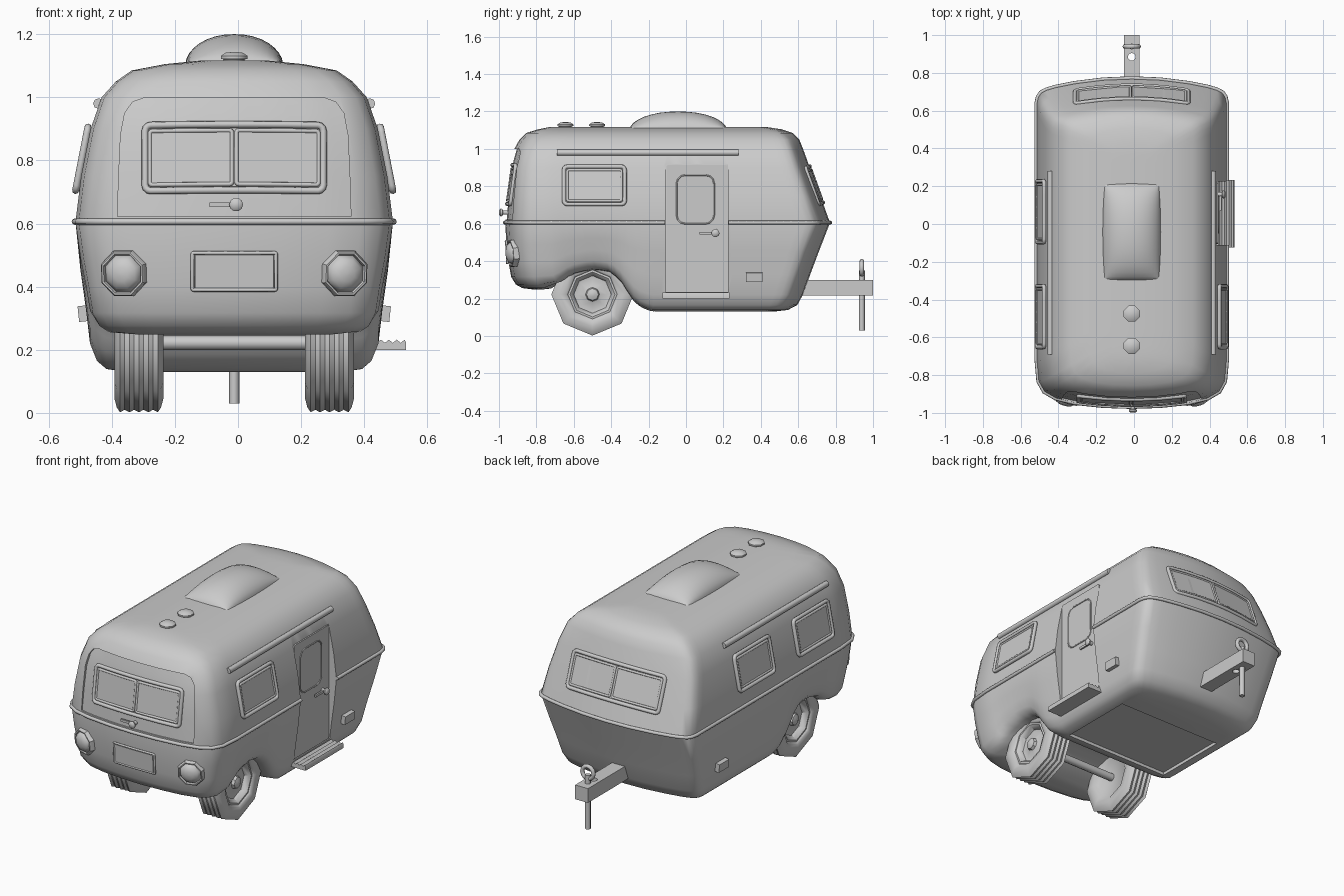
import bpy, bmesh, math
from mathutils import Matrix

if "Cube" in bpy.data.objects:
    bpy.data.objects.remove(bpy.data.objects["Cube"])

X0 = -0.012  # the step on the right shifts the body slightly off centre


def interp(x, pts):
    if x <= pts[0][0]:
        return pts[0][1]
    for (a, p), (b, q) in zip(pts, pts[1:]):
        if x <= b:
            return p + (q - p) * (x - a) / (b - a)
    return pts[-1][1]


def smooth(ob, angle):
    bpy.ops.object.select_all(action='DESELECT')
    ob.select_set(True)
    bpy.context.view_layer.objects.active = ob
    bpy.ops.object.shade_smooth_by_angle(angle=math.radians(angle))


def mesh(name, verts, faces, angle=35, mat=None):
    me = bpy.data.meshes.new(name)
    me.from_pydata([tuple(v) for v in verts], [], faces)
    bm = bmesh.new()
    bm.from_mesh(me)
    bmesh.ops.recalc_face_normals(bm, faces=bm.faces)
    bm.to_mesh(me)
    bm.free()
    ob = bpy.data.objects.new(name, me)
    bpy.context.collection.objects.link(ob)
    if mat:
        ob.matrix_world = mat
    smooth(ob, angle)
    return ob


def loft(name, rings, angle=35, mat=None, strips=False):
    n = len(rings[0])
    verts = [p for r in rings for p in r]
    faces = [(k * n + i, k * n + (i + 1) % n, (k + 1) * n + (i + 1) % n, (k + 1) * n + i)
             for k in range(len(rings) - 1) for i in range(n)]
    for o in (0, (len(rings) - 1) * n):
        if strips:  # cap made of strips across the width
            m = n // 2
            faces += [(o, o + 1, o + n - 1), (o + m, o + m - 1, o + m + 1)]
            faces += [(o + i, o + i + 1, o + n - i - 1, o + n - i) for i in range(1, m - 1)]
        else:
            faces.append(tuple(range(o, o + n)))
    return mesh(name, verts, faces, angle, mat)


def spin(name, prof, n, mat, angle=50, turn=0.0):
    ang = [turn + 2 * math.pi * i / n for i in range(n)]
    return loft(name, [[(r * math.cos(a), r * math.sin(a), h) for a in ang] for r, h in prof], angle, mat)


def box(name, lo, hi, mat=None):
    r = lambda z: [(lo[0], lo[1], z), (hi[0], lo[1], z), (hi[0], hi[1], z), (lo[0], hi[1], z)]
    return loft(name, [r(lo[2]), r(hi[2])], 30, mat)


def tube(name, pts, rad, closed=False, mat=None, res=2):
    cu = bpy.data.curves.new(name, 'CURVE')
    cu.dimensions = '3D'
    cu.bevel_depth, cu.bevel_resolution, cu.use_fill_caps = rad, res, True
    sp = cu.splines.new('POLY')
    sp.points.add(len(pts) - 1)
    for p, q in zip(sp.points, pts):
        p.co = (*q, 1)
    sp.use_cyclic_u = closed
    ob = bpy.data.objects.new(name, cu)
    bpy.context.collection.objects.link(ob)
    if mat:
        ob.matrix_world = mat
    bpy.ops.object.select_all(action='DESELECT')
    ob.select_set(True)
    bpy.context.view_layer.objects.active = ob
    bpy.ops.object.convert(target='MESH')
    smooth(bpy.context.view_layer.objects.active, 50)


def cut(ob, cutter):
    m = ob.modifiers.new('cut', 'BOOLEAN')
    m.object, m.operation, m.solver = cutter, 'DIFFERENCE', 'EXACT'
    bpy.context.view_layer.objects.active = ob
    bpy.ops.object.modifier_apply(modifier=m.name)
    bpy.data.objects.remove(cutter)


def place(loc, turn=0, tilt=0):  # local -y is the outward side
    return (Matrix.Translation(loc) @ Matrix.Rotation(math.radians(turn), 4, 'Z')
            @ Matrix.Rotation(math.radians(-tilt), 4, 'X'))


def rrect(w, h, r, cx=0, bow=0):
    pts = []
    for sx, sz, a0 in ((1, 1, 0), (-1, 1, 90), (-1, -1, 180), (1, -1, 270)):
        for a in (0, 30, 60, 90):
            t = math.radians(a0 + a)
            pts.append((sx * (w / 2 - r) + r * math.cos(t), sz * (h / 2 - r) + r * math.sin(t)))
        if a0 in (0, 180):
            pts += [(sx * (w / 2 - r) * f, sz * h / 2) for f in (.6, .2, -.2, -.6)]
    return [(x + cx, bow * (x + cx) ** 2, z) for x, z in pts]


def slab(name, w, h, r, mat, cx=0, bow=0, y0=0.02, y1=-0.004):
    p = rrect(w, h, r, cx, bow)
    return loft(name, [[(x, y + o, z) for x, y, z in p] for o in (y0, y1)], 30, mat)


# Body shell: horizontal sections (z, half width, front y, back y)
ROWS = [(.13, .34, -.82, .47), (.139, .405, -.875, .545), (.165, .435, -.91, .595), (.22, .457, -.935, .625),
        (.33, .47, -.95, .665), (.45, .487, -.96, .71), (.605, .503, -.967, .77), (.75, .485, -.958, .718),
        (.9, .455, -.945, .662), (1.0, .42, -.918, .626), (1.05, .375, -.89, .606), (1.085, .325, -.855, .57),
        (1.105, .22, -.79, .51), (1.117, .1, -.73, .43)]
BACK = [(0, 0), (.3, .006), (.6, .025), (.8, .045), (.9, .06), (.955, .075), (.985, .097), (1, .13)]
FRONT = [(0, 0), (.3, .005), (.6, .021), (.8, .045), (.92, .08), (.98, .135), (1, .25)]
ARCH = [(-.73, .249), (-.69, .268), (-.62, .325), (-.5, .355), (-.4, .34), (-.34, .28), (-.29, .195),
        (-.24, .152), (-.18, .13)]


def ring(z, hw, yf, yb):
    half = [(u, .77 - d) for u, d in BACK]
    half += [(1, .64 - (.64 + .717) * i / 34) for i in range(1, 34)]
    half += [(u, -.967 + d) for u, d in reversed(FRONT)]
    out = []
    for u, y in half:
        y = yf + (y + .967) * (yb - yf) / 1.737
        zz = z if z > .6 else .605 - (.605 - z) * (.605 - interp(y, ARCH)) / .475
        out.append((u * hw, y, zz))
    return out + [(-x, y, zz) for x, y, zz in out[-2:0:-1]]


body = loft('body_shell', [ring(*r) for r in ROWS], 34, strips=True)


def front_y(x, z):
    hw = interp(z, [(r[0], r[1]) for r in ROWS])
    return interp(z, [(r[0], r[2]) for r in ROWS]) + interp(abs(x) / hw, FRONT)


# Recessed front window panel, flat door opening and shallow floor recess
rec = []
for z, hw in ((.622, .37), (.75, .366), (.88, .36), (.95, .347), (.985, .322), (1.0, .28)):
    xs = [hw * i / 8 for i in range(-8, 9)]
    rec.append([(x, front_y(x, z) + .008 + .015 * (z - .62), z) for x in xs] + [(x, -1.2, z) for x in xs[::-1]])
cut(body, loft('recess_cutter', rec))
cut(body, box('door_cutter', (.449, -.11, .235), (.7, .225, .918)))
cut(body, box('floor_cutter', (-.35, -.17, 0), (.35, .3, .15)))
smooth(body, 34)

# Belt trim, broken at the door
loop = ring(.606, .505, -.969, .772)
gap = [i for i, p in enumerate(loop) if p[0] > .4 and -.12 < p[1] < .235]
tube('belt_trim', [(.505, -.112, .606)] + loop[gap[-1] + 1:] + loop[:gap[0]] + [(.505, .227, .606)], .01)


# Windows
def window(name, w, h, mat, split=False, bow=0):
    tube(name + '_frame', rrect(w, h, .018, 0, bow), .011, True, mat)
    panes = [(-w / 4 + .004, w / 2 - .022), (w / 4 - .004, w / 2 - .022)] if split else [(0, w - .035)]
    slab(name + '_backing', w, h, .018, mat, 0, bow, .03, 0)
    for cx, pw in panes:
        tube(name + '_pane_rim', rrect(pw, h - .038, .008, cx, bow), .007, True, mat)
        slab(name + '_glass', pw, h - .038, .008, mat, cx, bow, y1=-.002)


window('front_window', .565, .21, place((0, -.943, .81), 0, 8), True, .24)
window('back_window', .6, .205, place((0, .698, .81), 180, 20), True, .3)
window('right_window', .325, .205, place((.483, -.49, .805), 90, 11))
for y in (-.49, .065):
    window('left_window', .325, .205, place((-.483, y, .805), -90, 11))

# Door with window, handle and step
dm = place((.449, .0575, .577), 90)
slab('door', .325, .675, .012, dm, y0=.01, y1=-.008)
tube('door_window_rim', rrect(.2, .26, .045), .004, True, place((.457, .05, .73), 90))


def handle(name, mat):
    out = mat @ Matrix.Rotation(math.radians(90), 4, 'X')
    spin(name + '_knob', [(.012, -.02), (.012, .022), (.02, .025), (.022, .034), (.014, .042)], 10, out)
    box(name + '_lever', (-.085, -.02, -.007), (0, -.01, .007), mat)


handle('door_handle', place((.455, .157, .55), 90))
handle('front_handle', place((.006, -.957, .66)))
sec = [(.42, .2), (.545, .2), (.545, .222)]
sec += [(.54 - i * .0125, .232 if i % 2 == 0 else .222) for i in range(9)] + [(.42, .232)]
loft('door_step', [[(x, y, z) for x, z in sec] for y in (-.125, .232)], 30)

# Awning rails and side markers
for s in (-1, 1):
    tube('awning_rail', [(s * .43, -.69, .98), (s * .43, .28, .98)], .017)
    m = place((s * .474, .365, .315), 90 * s, -6)
    box('side_marker', (-.045, -.02, -.025), (.045, .03, .025), m)

# Front lamps and plate
for s in (-1, 1):
    m = place((s * .347, -.915, .443), 17 * s, -5) @ Matrix.Rotation(math.radians(90), 4, 'X')
    spin('lamp_ring', [(.078, -.06), (.078, .018), (.072, .028), (.066, .028), (.062, .015), (.062, -.06)], 8, m,
         30, math.pi / 8)
    spin('lamp_lens', [(.062, -.03), (.062, .018), (.048, .037), (.024, .046), (.004, .048)], 8, m, 50, math.pi / 8)
pm = place((0, -.961, .448), 0, -3)
slab('plate', .25, .105, .004, pm, bow=.15)
tube('plate_rim', rrect(.265, .117, .004, 0, .15), .006, True, pm)

# Roof dome
N = 16
verts, faces = [], []
for j in range(N + 1):
    for i in range(N + 1):
        u, v = -math.cos(math.pi * i / N), -math.cos(math.pi * j / N)
        k = max(0, 1 - abs(u) ** 2.2) ** .6 * max(0, 1 - abs(v) ** 2.2) ** .6
        verts.append((u * (.154 - .01 * v * v), -.042 + v * (.258 - .006 * u * u), 1.11 + .09 * k))
faces = [(j * (N + 1) + i, j * (N + 1) + i + 1, (j + 1) * (N + 1) + i + 1, (j + 1) * (N + 1) + i)
         for j in range(N) for i in range(N)]
mesh('roof_dome', verts, faces, 60)

# Roof vents
for y in (-.475, -.645):
    spin('roof_vent', [(.036, 1.1), (.036, 1.12), (.046, 1.122), (.046, 1.131), (.03, 1.141), (.005, 1.144)], 8,
         Matrix.Translation((0, y, 0)), 50, math.pi / 8)

# Wheels: ridged eight-sided tyres, dished rims, hub caps
for s in (-1, 1):
    m = Matrix.Translation((s * .302, -.5, .222)) @ Matrix.Rotation(math.radians(90 * s), 4, 'Y')
    prof = [(.12, -.06), (.135, -.074), (.175, -.078), (.205, -.07)]
    prof += [(.22 if i % 2 == 0 else .212, -.06 + i * .015) for i in range(9)]
    prof += [(.205, .07), (.175, .078), (.14, .074), (.13, .06), (.13, 0)]
    spin('tyre', prof, 8, m, 50)
    spin('rim', [(.132, -.01), (.132, .062), (.12, .064), (.11, .055), (.1, .03), (.08, .027), (.038, .042),
                 (.032, .058), (.012, .066)], 8, m, 40)
tube('axle', [(-.3, -.5, .222), (.3, -.5, .222)], .023)

# Tow bar with pin hole, jack post and eye
bar = box('tow_bar', (-.042, .5, .215), (.042, 1.0, .3))
cut(bar, spin('hole_cutter', [(.02, .1), (.02, .4)], 16, Matrix.Translation((0, .885, 0))))
smooth(bar, 30)
tube('jack_post', [(0, .94, .03), (0, .94, .35)], .016)
tube('jack_eye', [(.037 * math.cos(t * math.pi / 6), .94, .363 + .037 * math.sin(t * math.pi / 6))
                  for t in range(12)], .012, True)

for ob in bpy.context.scene.objects:
    ob.location.x += X0
